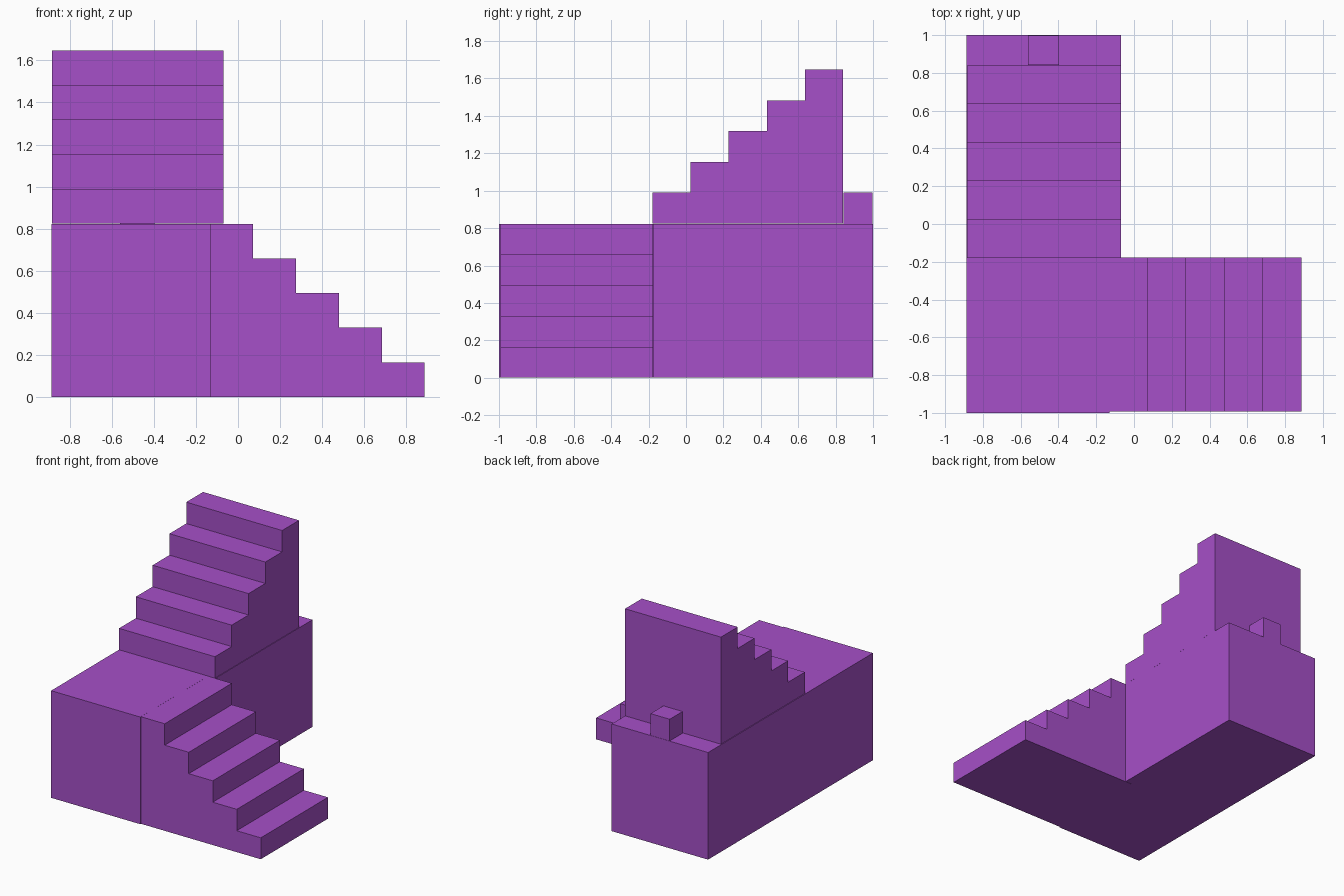
import bpy, bmesh
from mathutils import Vector

if "Cube" in bpy.data.objects:
    bpy.data.objects.remove(bpy.data.objects["Cube"])

mat = bpy.data.materials.new("purple")
mat.diffuse_color = (0.38, 0.08, 0.58, 1)
mat.use_nodes = True
mat.node_tree.nodes["Principled BSDF"].inputs["Base Color"].default_value = mat.diffuse_color


def prism(name, points, offset):
    """Extrude a closed 3D outline along offset."""
    bm = bmesh.new()
    face = bm.faces.new([bm.verts.new(p) for p in points])
    ext = bmesh.ops.extrude_face_region(bm, geom=[face], use_keep_orig=True)
    verts = [g for g in ext["geom"] if isinstance(g, bmesh.types.BMVert)]
    bmesh.ops.translate(bm, verts=verts, vec=Vector(offset))
    bmesh.ops.recalc_face_normals(bm, faces=bm.faces)
    mesh = bpy.data.meshes.new(name)
    bm.to_mesh(mesh)
    bm.free()
    mesh.materials.append(mat)
    obj = bpy.data.objects.new(name, mesh)
    bpy.context.collection.objects.link(obj)
    return obj


def block(name, x0, x1, y0, y1, z0, z1):
    outline = [(x0, y0, z0), (x1, y0, z0), (x1, y1, z0), (x0, y1, z0)]
    return prism(name, outline, (0, 0, z1 - z0))


def stair_profile(steps, run, rise):
    """Side outline of a solid flight climbing along +u."""
    pts = [(0, 0)]
    for i in range(steps):
        pts += [(i * run, (i + 1) * rise), ((i + 1) * run, (i + 1) * rise)]
    return pts + [(steps * run, 0)]


STEPS, RUN, RISE = 5, 0.204, 0.1645
profile = stair_profile(STEPS, RUN, RISE)

# Solid base: square landing at the front, longer block behind it
block("landing", -0.888, -0.13, -1.0, -0.175, 0, 0.823)
block("rear_base", -0.888, -0.068, -0.175, 1.0, 0, 0.823)

# Lower flight descends to the right of the landing
prism("lower_stairs", [(0.888 - u, -0.992, v) for u, v in profile], (0, 0.815, 0))

# Upper flight climbs toward the back, on top of the rear base
prism("upper_stairs", [(-0.885, -0.18 + u, 0.825 + v) for u, v in profile],
      (0.815, 0, 0))

# Small cube on the ledge behind the upper flight
block("small_cube", -0.56, -0.397, 0.842, 0.998, 0.823, 0.99)
